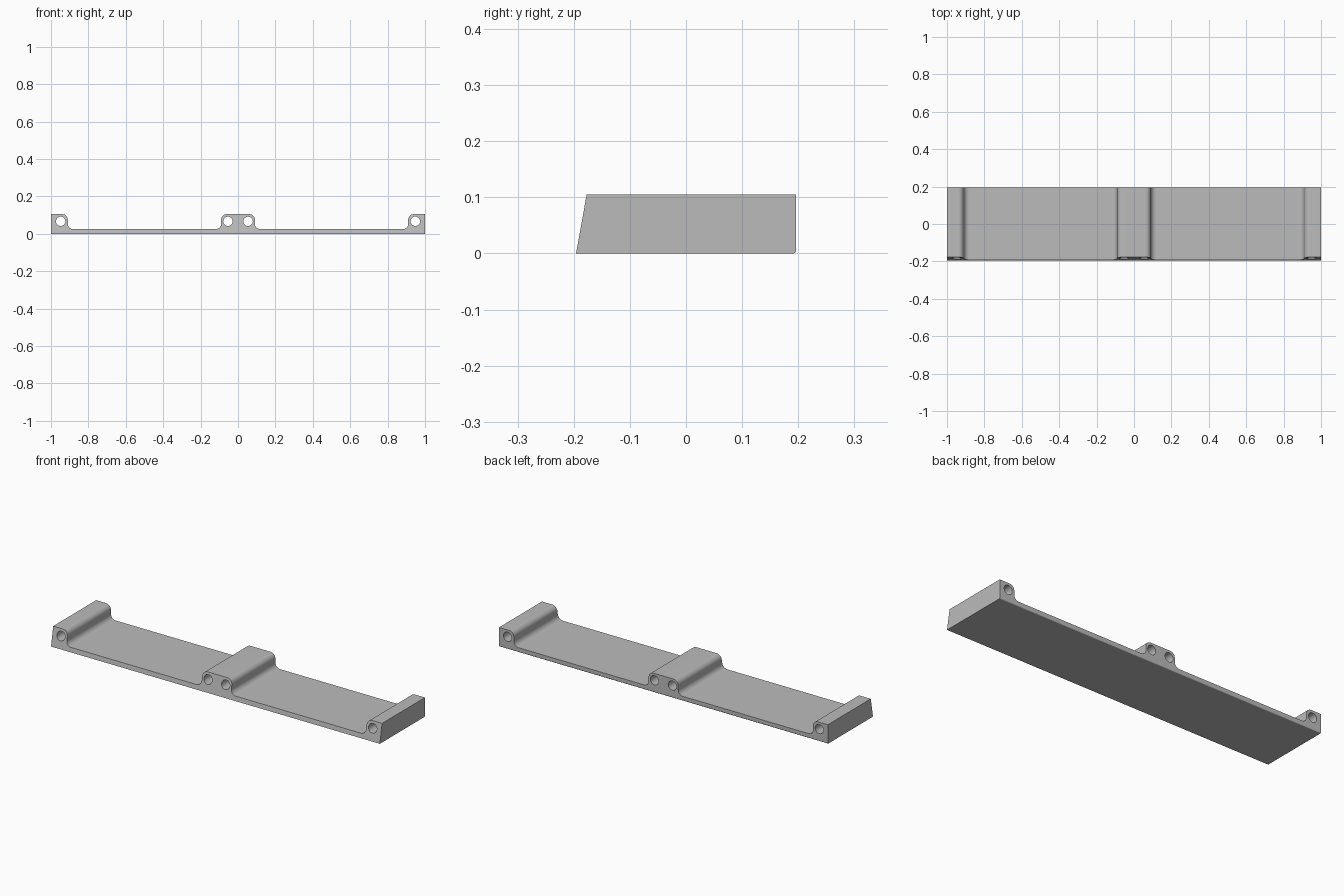
import bpy, bmesh, math
from mathutils import Vector

cube = bpy.data.objects.get("Cube")
if cube:
    bpy.data.objects.remove(cube, do_unlink=True)

HEIGHT, FLOOR, BACK, LEAN = 0.105, 0.025, 0.196, 0.019
FILLET, STEPS = 0.029, 10
HOLE_X, HOLE_Z, HOLE_R = (-0.948, -0.054, 0.054, 0.948), 0.067, 0.025

grey = bpy.data.materials.new("plain grey")
grey.use_nodes = True
grey.diffuse_color = (0.5, 0.5, 0.5, 1)
grey.node_tree.nodes["Principled BSDF"].inputs["Base Color"].default_value = (0.5, 0.5, 0.5, 1)


def rounded_outline(corners):
    """Turn (x, z, radius) right-angle corners into a filleted outline."""
    points = []
    for i, (x, z, r) in enumerate(corners):
        p = Vector((x, z))
        if not r:
            points.append(p)
            continue
        before = (Vector(corners[i - 1][:2]) - p).normalized()
        after = (Vector(corners[(i + 1) % len(corners)][:2]) - p).normalized()
        centre = p + r * (before + after)
        for s in range(STEPS + 1):
            t = math.pi / 2 * s / STEPS
            points.append(centre - r * (after * math.cos(t) + before * math.sin(t)))
    return points


# Mirrored cross-section: middle block, floor and end block
half = [(0.09, HEIGHT, FILLET), (0.09, FLOOR, FILLET), (0.91, FLOOR, FILLET),
        (0.91, HEIGHT, FILLET), (1, HEIGHT, 0), (1, 0, 0)]
outline = rounded_outline(half + [(-x, z, r) for x, z, r in reversed(half)])

# Extrude front to back, with the front face leaning backwards
bm = bmesh.new()
front = [bm.verts.new((p.x, -BACK + LEAN * p.y / HEIGHT, p.y)) for p in outline]
back = [bm.verts.new((p.x, BACK, p.y)) for p in outline]
bm.faces.new(front)
bm.faces.new(back)
for i in range(len(outline)):
    j = (i + 1) % len(outline)
    bm.faces.new((front[i], front[j], back[j], back[i]))

# Soften the lower back edge
lower = [e for e in bm.edges if all(v.co.z < 0.001 and v.co.y > 0 for v in e.verts)]
bmesh.ops.bevel(bm, geom=lower, offset=0.005, segments=3, profile=0.5, affect='EDGES')
bmesh.ops.recalc_face_normals(bm, faces=bm.faces)
mesh = bpy.data.meshes.new("bracket_plate")
bm.to_mesh(mesh)
bm.free()
mesh.materials.append(grey)
plate = bpy.data.objects.new("bracket_plate", mesh)
bpy.context.collection.objects.link(plate)

# Drill the four lengthwise holes
bpy.ops.object.select_all(action='DESELECT')
for x in HOLE_X:
    bpy.ops.mesh.primitive_cylinder_add(vertices=40, radius=HOLE_R, depth=1,
                                        location=(x, 0, HOLE_Z), rotation=(math.pi / 2, 0, 0))
    cutter = bpy.context.object
    cutter.name = "hole_cutter"
    cutter.hide_render = True
    cutter.data.materials.append(grey)
    bpy.context.view_layer.objects.active = plate
    cut = plate.modifiers.new("hole", 'BOOLEAN')
    cut.operation, cut.solver, cut.object = 'DIFFERENCE', 'EXACT', cutter
    bpy.ops.object.modifier_apply(modifier=cut.name)
    bpy.data.objects.remove(cutter, do_unlink=True)

# Smooth fillets and bores, crisp edges, flat large faces
plate.select_set(True)
bpy.context.view_layer.objects.active = plate
bpy.ops.object.shade_smooth_by_angle(angle=math.radians(35))
weighted = plate.modifiers.new("flat faces", 'WEIGHTED_NORMAL')
weighted.keep_sharp = True
